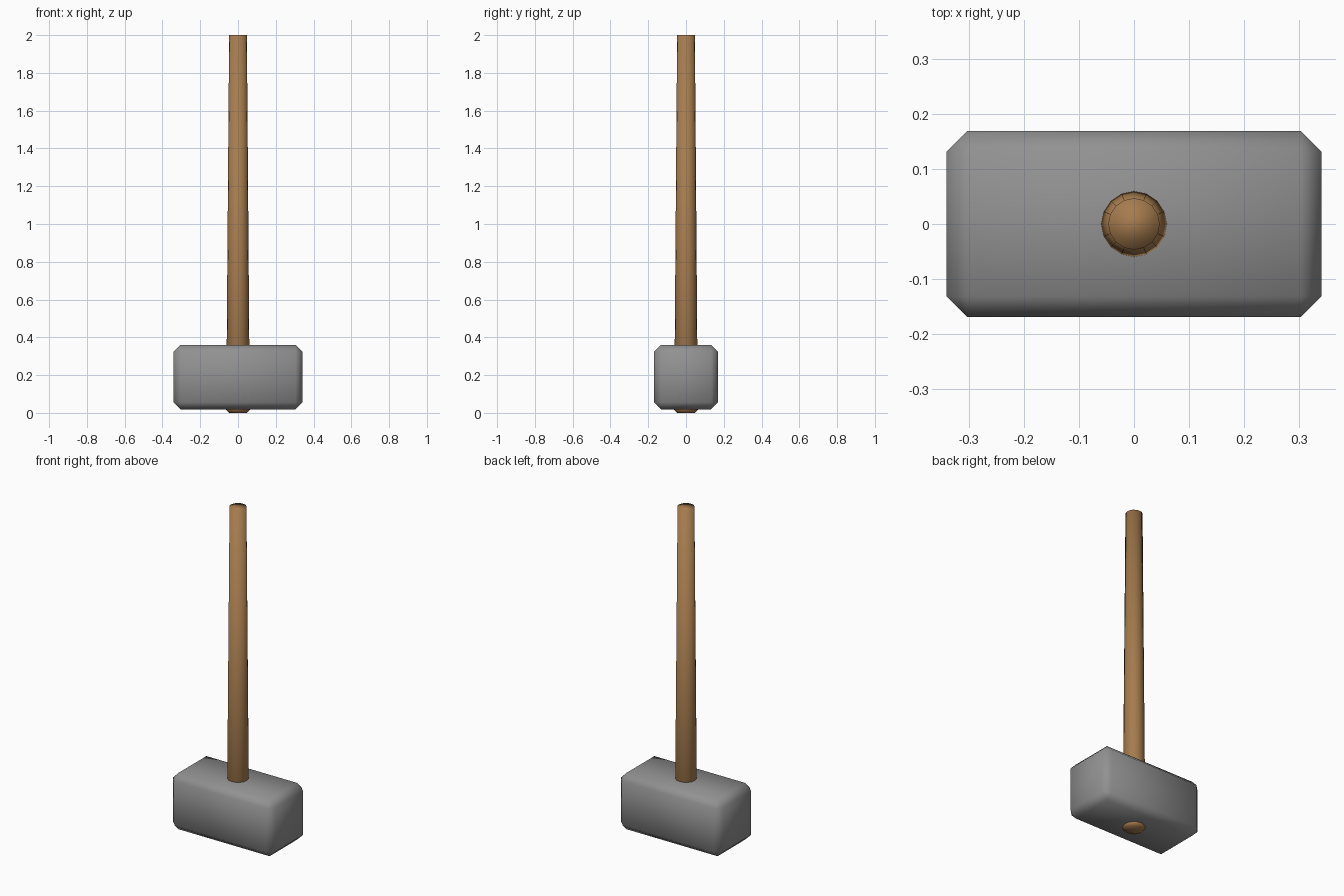
import bpy
import bmesh
from math import cos, sin, tau

if "Cube" in bpy.data.objects:
    bpy.data.objects.remove(bpy.data.objects["Cube"])


def paint(obj, name, color):
    mat = bpy.data.materials.new(name)
    mat.diffuse_color = (*color, 1)
    mat.use_nodes = True
    mat.node_tree.nodes["Principled BSDF"].inputs["Base Color"].default_value = mat.diffuse_color
    obj.data.materials.append(mat)


# Stone head: a block with one flat chamfer on every edge
bpy.ops.mesh.primitive_cube_add(size=1, location=(0, 0, 0.189))
head = bpy.context.object
head.name = "hammer_head"
head.scale = (0.684, 0.34, 0.342)
bpy.ops.object.transform_apply(location=False, rotation=False, scale=True)
bevel = head.modifiers.new("chamfer", 'BEVEL')
bevel.width = 0.038
bevel.segments = 1
bevel.limit_method = 'NONE'
bpy.ops.object.shade_smooth()
paint(head, "dark_stone", (0.285, 0.285, 0.285))

# Wooden handle: tapered shaft through the head, chamfered at its lower end
SIDES = 16
bm = bmesh.new()
rings = []
for radius, z in ((0.047, 0.0), (0.0625, 0.016), (0.047, 2.0)):
    rings.append([bm.verts.new((radius * sin(tau * i / SIDES),
                                radius * cos(tau * i / SIDES), z))
                  for i in range(SIDES)])
for low, high in zip(rings, rings[1:]):
    for i in range(SIDES):
        j = (i + 1) % SIDES
        bm.faces.new((low[i], low[j], high[j], high[i]))
bm.faces.new(rings[0])
bm.faces.new(rings[-1])
bmesh.ops.recalc_face_normals(bm, faces=bm.faces)
for face in bm.faces:
    face.smooth = True
mesh = bpy.data.meshes.new("handle")
bm.to_mesh(mesh)
bm.free()
handle = bpy.data.objects.new("handle", mesh)
bpy.context.collection.objects.link(handle)
paint(handle, "wood", (0.38, 0.2, 0.076))
